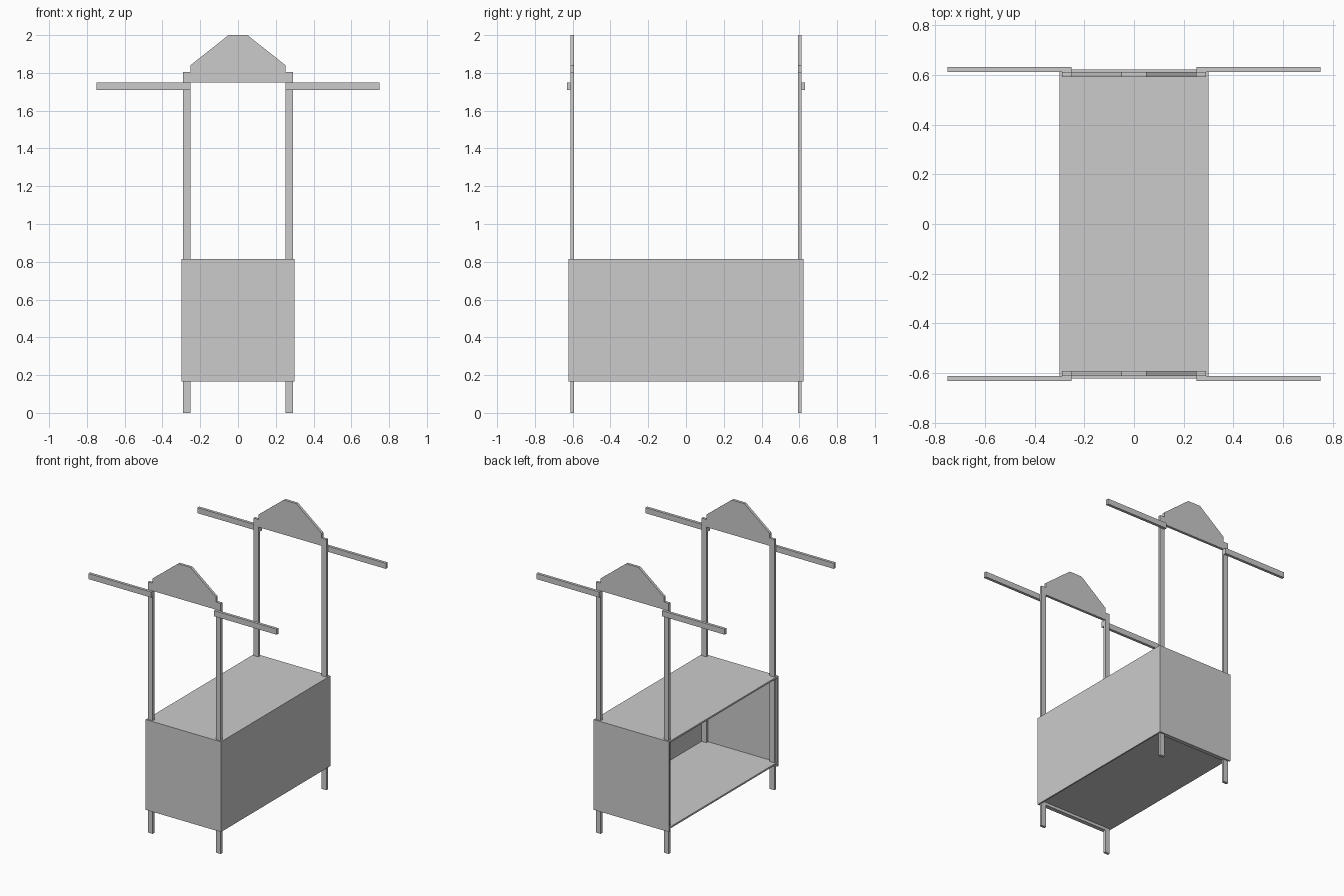
import bpy, bmesh

if "Cube" in bpy.data.objects:
    bpy.data.objects.remove(bpy.data.objects["Cube"])


def box(name, x0, x1, y0, y1, z0, z1):
    """Axis-aligned board between two corners."""
    x0, x1 = sorted((x0, x1))
    y0, y1 = sorted((y0, y1))
    return prism(name, [(x0, z0), (x1, z0), (x1, z1), (x0, z1)], y0, y1)


def prism(name, profile, y0, y1):
    """Extrude an x-z profile from y0 to y1."""
    y0, y1 = sorted((y0, y1))
    bm = bmesh.new()
    face = bm.faces.new([bm.verts.new((x, y0, z)) for x, z in profile])
    ext = bmesh.ops.extrude_face_region(bm, geom=[face])
    moved = [v for v in ext["geom"] if isinstance(v, bmesh.types.BMVert)]
    bmesh.ops.translate(bm, verts=moved, vec=(0, y1 - y0, 0))
    bmesh.ops.recalc_face_normals(bm, faces=bm.faces)
    mesh = bpy.data.meshes.new(name)
    bm.to_mesh(mesh)
    bm.free()
    obj = bpy.data.objects.new(name, mesh)
    bpy.context.collection.objects.link(obj)
    return obj


POST_IN, POST_OUT = 0.592, 0.611   # post thickness range in y
PANEL_OUT = 0.622                  # outside of the end panels
Z0, Z1 = 0.165, 0.815              # cabinet bottom and top
GABLE = [(-0.252, 1.75), (0.252, 1.75), (0.252, 1.84),
         (0.05, 2.0), (-0.05, 2.0), (-0.252, 1.84)]

for sy, end in ((-1, "front"), (1, "back")):
    # posts and awning arms
    for sx, side in ((-1, "left"), (1, "right")):
        box(f"{end}_{side}_post", sx * 0.252, sx * 0.29,
            sy * POST_IN, sy * POST_OUT, 0, 1.805)
        box(f"{end}_{side}_arm", sx * 0.252, sx * 0.75,
            sy * POST_OUT, sy * 0.631, 1.71, 1.75)
    # sign board between the post tops
    prism(f"{end}_gable", GABLE, sy * POST_IN, sy * POST_OUT)
    # end panel and the rail that carries the floor
    box(f"{end}_panel", -0.3, 0.3, sy * POST_OUT, sy * PANEL_OUT, Z0, Z1)
    box(f"{end}_floor_rail", -0.252, 0.252, sy * POST_IN, sy * POST_OUT, Z0, 0.185)

# long closed side, counter top and floor; the -x side stays open
box("side_panel", 0.29, 0.3, -POST_OUT, POST_OUT, Z0, Z1)
box("counter_top", -0.3, 0.29, -POST_OUT, POST_OUT, Z1 - 0.012, Z1)
box("cabinet_floor", -0.3, 0.29, -POST_OUT, POST_OUT, 0.185, 0.197)
